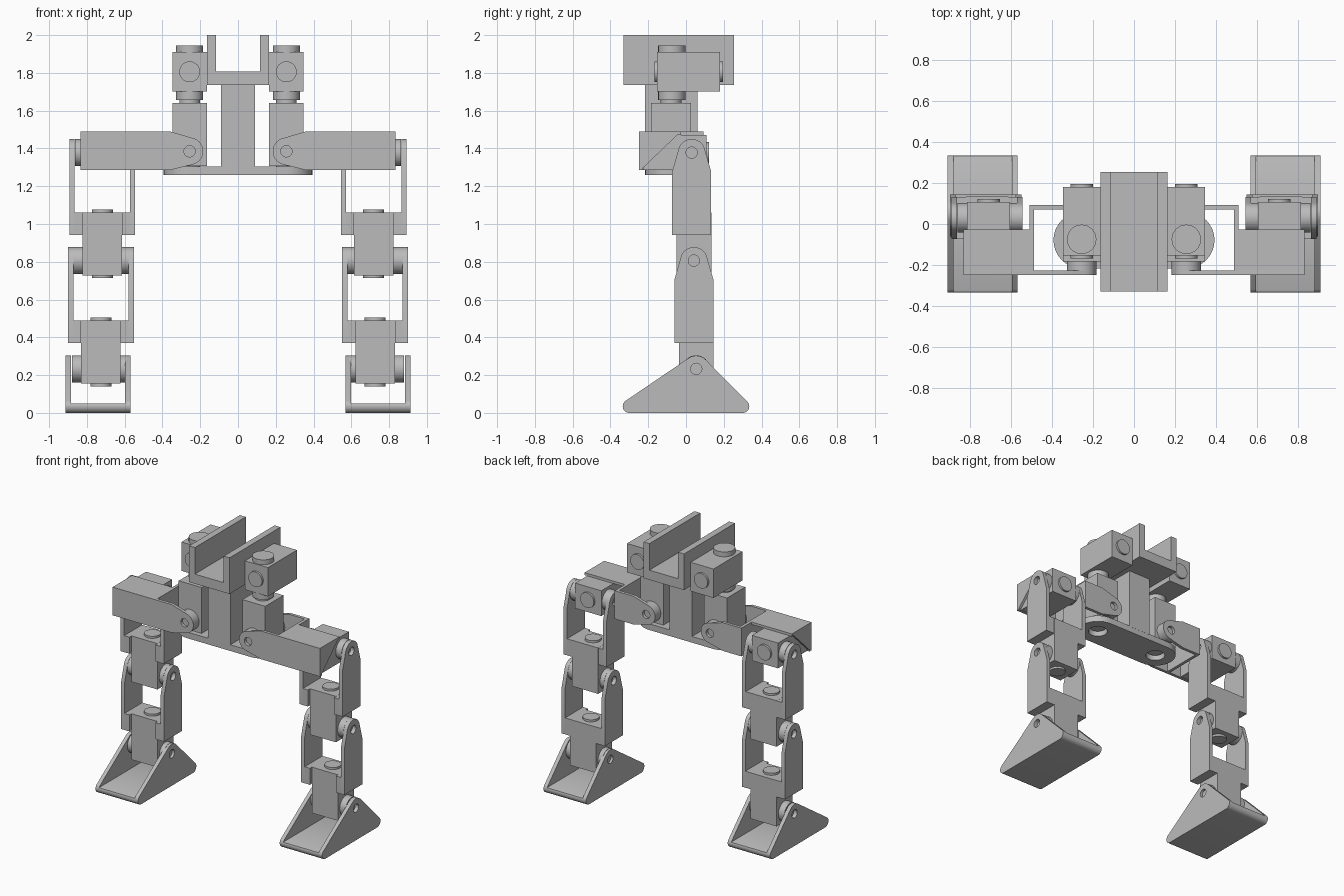
import bpy, bmesh, math
from mathutils import Vector

if "Cube" in bpy.data.objects:
    bpy.data.objects.remove(bpy.data.objects["Cube"], do_unlink=True)

grey = bpy.data.materials.new("plain grey")
grey.use_nodes = True
COL = (0.5, 0.5, 0.5, 1)
grey.diffuse_color = COL
grey.node_tree.nodes["Principled BSDF"].inputs["Base Color"].default_value = COL


def circle(c, r, n=32):
    return [(c[0] + r * math.cos(2 * math.pi * i / n),
             c[1] + r * math.sin(2 * math.pi * i / n)) for i in range(n)]


def hull(pts):
    """Convex outline around a set of 2D points."""
    pts = sorted(set(pts))

    def half(seq):
        out = []
        for p in seq:
            while len(out) > 1 and ((out[-1][0] - out[-2][0]) * (p[1] - out[-2][1])
                                    - (out[-1][1] - out[-2][1]) * (p[0] - out[-2][0])) <= 1e-9:
                out.pop()
            out.append(p)
        return out[:-1]
    return half(pts) + half(pts[::-1])


def prism(bm, pts, axis, lo, hi, holes=()):
    """Extrude an outline, with optional holes, along axis 0, 1 or 2."""
    edges = []
    for loop in [pts, *holes]:
        vs = []
        for p in loop:
            co = list(p)
            co.insert(axis, lo)
            vs.append(bm.verts.new(co))
        edges += [bm.edges.new((vs[i - 1], vs[i])) for i in range(len(vs))]
    normal = Vector([float(i == axis) for i in range(3)])
    res = bmesh.ops.triangle_fill(bm, use_beauty=True, edges=edges, normal=normal)
    faces = [g for g in res["geom"] if isinstance(g, bmesh.types.BMFace)]
    ext = bmesh.ops.extrude_face_region(bm, geom=faces, use_keep_orig=True)
    top = [g for g in ext["geom"] if isinstance(g, bmesh.types.BMVert)]
    bmesh.ops.translate(bm, vec=normal * (hi - lo), verts=top)


def box(bm, lo, hi):
    rect = [(lo[0], lo[1]), (hi[0], lo[1]), (hi[0], hi[1]), (lo[0], hi[1])]
    prism(bm, rect, 2, lo[2], hi[2])


def finish(name, bm, mirror=True):
    bmesh.ops.recalc_face_normals(bm, faces=bm.faces[:])
    mesh = bpy.data.meshes.new(name)
    bm.to_mesh(mesh)
    bm.free()
    mesh.materials.append(grey)
    ob = bpy.data.objects.new(name, mesh)
    bpy.context.collection.objects.link(ob)
    bpy.ops.object.select_all(action='DESELECT')
    ob.select_set(True)
    bpy.context.view_layer.objects.active = ob
    bpy.ops.object.shade_smooth_by_angle(angle=math.radians(30))
    if mirror:
        mod = ob.modifiers.new("other_side", 'MIRROR')
        mod.use_mirror_merge = False


HOLE = 0.03      # pivot hole radius
WALL = 0.028     # yoke plate thickness


def servo(name, pivot, long_axis, sign, horn_axis, horns):
    """Motor box with round horns on two sides and a cap on each end."""
    bm = bmesh.new()
    lo, hi = list(pivot), list(pivot)
    for a in range(3):
        if a == long_axis:
            ends = sorted((pivot[a] - sign * 0.078, pivot[a] + sign * 0.256))
            lo[a], hi[a] = ends
        else:
            half = 0.105 if a == horn_axis else 0.092
            lo[a], hi[a] = pivot[a] - half, pivot[a] + half
    box(bm, lo, hi)

    def disc(axis, r, a, b):
        c = [v for i, v in enumerate(pivot) if i != axis]
        prism(bm, circle(c, r), axis, a, b)
    h = horn_axis
    disc(h, 0.072, lo[h] - horns[0], lo[h])
    disc(h, 0.072, hi[h], hi[h] + horns[1])
    disc(long_axis, 0.055, lo[long_axis] - 0.015, lo[long_axis])
    disc(long_axis, 0.055, hi[long_axis], hi[long_axis] + 0.015)
    finish(name, bm)


def yoke(name, cx, y, z, block_in):
    """Two tapered plates joined to the motor below by side blocks."""
    bm = bmesh.new()
    half, bottom = 0.174, z - 0.437
    outline = hull(circle((y, z), 0.072) + [(y + s * 0.103, v) for s in (-1, 1)
                                            for v in (bottom, z - 0.1)])
    for s in (-1, 1):
        a, b = sorted((cx + s * half, cx + s * (half - WALL)))
        prism(bm, outline, 0, a, b, [circle((y, z), HOLE, 20)])
        a, b = sorted((cx + s * (half - WALL), block_in + s * 0.105))
        box(bm, (a, y - 0.103, bottom), (b, y + 0.103, bottom + 0.12))
    finish(name, bm)


# top tray: floor and two walls
bm = bmesh.new()
T, I = 0.163, 0.116
prism(bm, [(-T, 1.737), (T, 1.737), (T, 2), (I, 2), (I, 1.807), (-I, 1.807), (-I, 2), (-T, 2)],
      1, -0.33, 0.255)
finish("top_tray", bm, False)

# central pillar
bm = bmesh.new()
box(bm, (-0.09, -0.217, 1.3), (0.09, 0.06, 1.74))
finish("pillar", bm, False)

# rounded hip plate with two holes
bm = bmesh.new()
HX, HY = 0.256, -0.079
prism(bm, hull(circle((-HX, HY), 0.138) + circle((HX, HY), 0.138)), 2, 1.26, 1.305,
      [circle((s * HX, HY), 0.065) for s in (-1, 1)])
finish("hip_plate", bm, False)

# motors
servo("shoulder_motor", (HX, -0.075, 1.806), 1, 1, 2, (0.045, 0.035))
servo("hip_motor", (HX, HY, 1.385), 2, 1, 1, (0.045, 0.044))
servo("thigh_motor", (0.711, 0.03, 1.378), 1, -1, 0, (0.033, 0.047))
servo("knee_motor", (0.718, 0.042, 0.806), 2, 1, 0, (0.033, 0.047))
servo("ankle_motor", (0.726, 0.054, 0.233), 2, 1, 0, (0.033, 0.047))

# side arm bracket: tapered front and back plates, inner wall, top and gusset
bm = bmesh.new()
Z0, Z1 = 1.285, 1.49
for x_end, y0, y1 in ((0.834, -0.25, -0.228), (0.51, 0.07, 0.092)):
    tip = circle((HX, 1.385), 0.072)
    corners = [(x, z) for x in (0.36, x_end) for z in (Z0, Z1)]
    prism(bm, hull(tip + corners), 1, y0, y1, [circle((HX, 1.385), HOLE, 20)])
box(bm, (0.488, -0.23, Z0), (0.51, 0.072, Z1))
box(bm, (0.5, -0.24, 1.472), (0.834, -0.026, Z1))
prism(bm, [(-0.24, Z0), (-0.24, Z1), (-0.026, Z1)], 0, 0.816, 0.834)
finish("arm_bracket", bm)

# leg yokes
yoke("thigh_yoke", 0.719, 0.03, 1.378, 0.718)
yoke("shin_yoke", 0.725, 0.042, 0.806, 0.726)

# foot: rounded triangular cheeks joined by a sole
bm = bmesh.new()
FC, FH = 0.741, 0.171
toes = circle((-0.3, 0.035), 0.035) + circle((0.3, 0.035), 0.035)
cheek = hull(toes + circle((0.054, 0.233), 0.07))
for s in (-1, 1):
    a, b = sorted((FC + s * FH, FC + s * (FH - WALL)))
    prism(bm, cheek, 0, a, b, [circle((0.054, 0.233), HOLE, 20)])
sole = hull([(y, min(z, 0.05)) for y, z in toes])
prism(bm, sole, 0, FC - FH + WALL, FC + FH - WALL)
finish("foot", bm)
